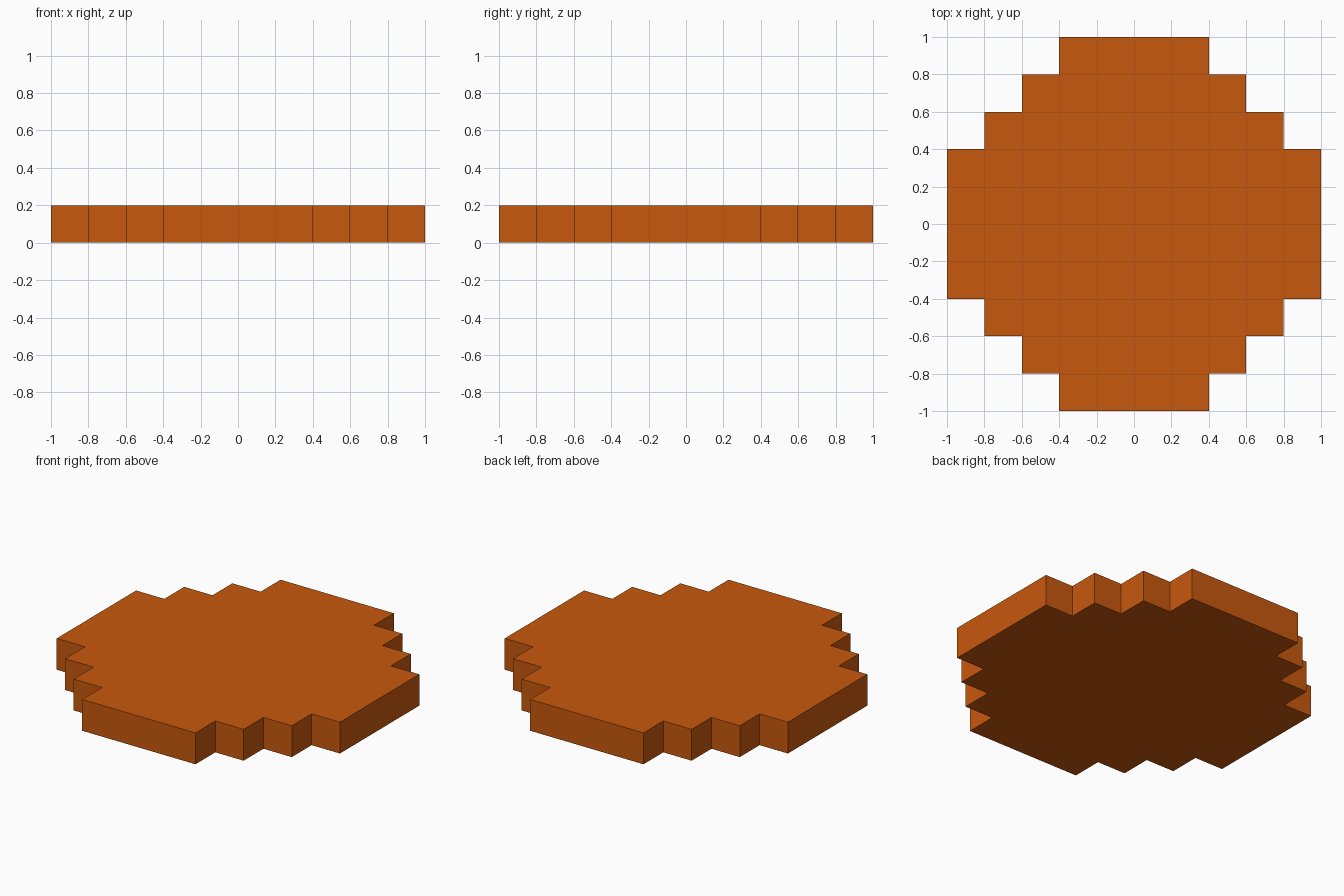
import bpy, bmesh
from mathutils import Matrix, Vector

if "Cube" in bpy.data.objects:
    bpy.data.objects.remove(bpy.data.objects["Cube"])

THICKNESS = 0.2

orange = bpy.data.materials.new("burnt orange")
orange.diffuse_color = (0.58, 0.098, 0.004, 1.0)
orange.use_nodes = True
orange.node_tree.nodes["Principled BSDF"].inputs["Base Color"].default_value = orange.diffuse_color

# Stepped corner of the disc, repeated by quarter turns
corner = [(1, .4), (.8, .4), (.8, .6), (.6, .6), (.6, .8), (.4, .8), (.4, 1)]
outline = []
for quarter in range(4):
    x_axis, y_axis = [((1, 0), (0, 1)), ((0, 1), (-1, 0)),
                      ((-1, 0), (0, -1)), ((0, -1), (1, 0))][quarter]
    for x, y in corner:
        outline.append((x * x_axis[0] + y * y_axis[0],
                        x * x_axis[1] + y * y_axis[1], 0))

# Bottom face extruded up into a solid slab
bm = bmesh.new()
base = bm.faces.new([bm.verts.new(p) for p in outline])
result = bmesh.ops.extrude_face_region(bm, geom=[base], use_keep_orig=True)
top = [v for v in result["geom"] if isinstance(v, bmesh.types.BMVert)]
bmesh.ops.translate(bm, verts=top, vec=(0, 0, THICKNESS))
bmesh.ops.recalc_face_normals(bm, faces=bm.faces)

mesh = bpy.data.meshes.new("stepped_disc")
bm.to_mesh(mesh)
bm.free()
mesh.materials.append(orange)
disc = bpy.data.objects.new("stepped_disc", mesh)
bpy.context.collection.objects.link(disc)
